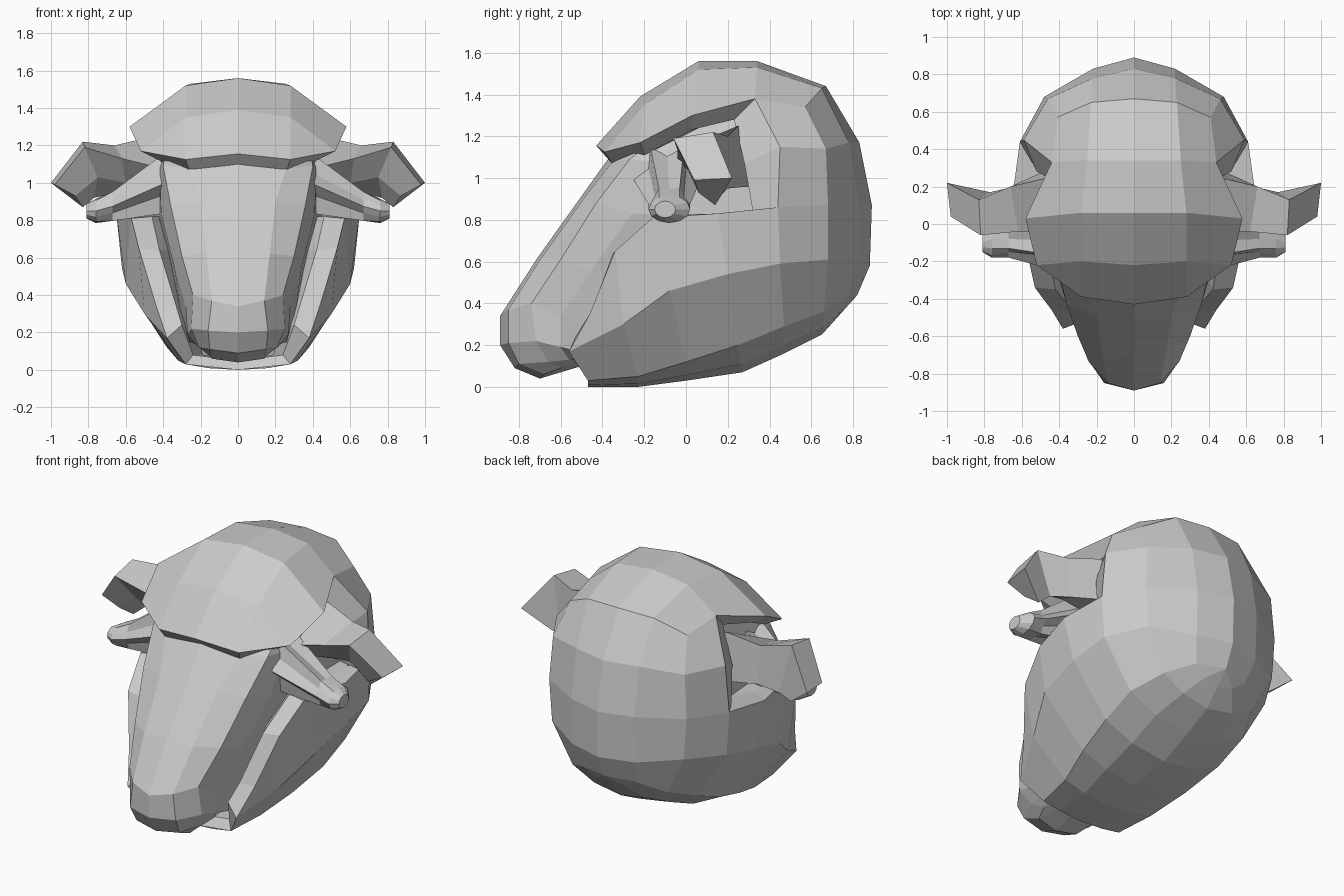
import bpy
import bmesh
import math
from mathutils import Vector

default_cube = bpy.data.objects.get("Cube")
if default_cube:
    bpy.data.objects.remove(default_cube, do_unlink=True)

# One plain material for the whole head
grey = bpy.data.materials.new("plain grey")
grey.use_nodes = True
grey_value = (.6, .6, .6, 1)
grey.diffuse_color = grey_value
grey.node_tree.nodes["Principled BSDF"].inputs["Base Color"].default_value = grey_value


def add_grid(bm, rows, closed=False):
    """Bridge consecutive rows of points with quads."""
    verts = [[bm.verts.new(point) for point in row] for row in rows]
    for row, following in zip(verts, verts[1:]):
        count = len(row)
        for i in range(count if closed else count - 1):
            j = (i + 1) % count
            bm.faces.new((row[i], row[j], following[j], following[i]))
    return verts


def finish(bm, name, mirrored=True):
    """Mirror the half, weld it, and make a flat shaded object."""
    if mirrored:
        source = bm.verts[:] + bm.edges[:] + bm.faces[:]
        copy = bmesh.ops.duplicate(bm, geom=source)["geom"]
        copied_verts = [item for item in copy if isinstance(item, bmesh.types.BMVert)]
        copied_faces = [item for item in copy if isinstance(item, bmesh.types.BMFace)]
        for vert in copied_verts:
            vert.co.x = -vert.co.x
        bmesh.ops.reverse_faces(bm, faces=copied_faces)
    bmesh.ops.remove_doubles(bm, verts=bm.verts[:], dist=.001)
    bmesh.ops.dissolve_degenerate(bm, dist=.001, edges=bm.edges[:])
    bmesh.ops.recalc_face_normals(bm, faces=bm.faces[:])
    mesh = bpy.data.meshes.new(name)
    bm.to_mesh(mesh)
    bm.free()
    mesh.materials.append(grey)
    part = bpy.data.objects.new(name, mesh)
    bpy.context.collection.objects.link(part)
    return part


def shifted(points, widen, back, up=0):
    """Copy an edge inward, to turn a rim into a wall."""
    return [(x * widen, y + back, z + up) for x, y, z in points]


# Rounded back of the head and the cheeks, rows run from the back to the front
crown = [(0, .67, 1.44), (.23, .65, 1.43), (.41, .57, 1.34), (.44, .33, 1.38)]
upper = [(0, .83, 1.17), (.22, .78, 1.17), (.46, .67, 1.14), (.59, .45, 1.15)]
middle = [(0, .89, .87), (.22, .83, .87), (.48, .68, .87), (.61, .44, .86),
          (.65, .15, .83), (.57, -.16, .81), (.53, -.34, .65), (.44, -.46, .35)]
cheek = [(0, .88, .58), (.22, .82, .58), (.46, .68, .61), (.6, .45, .59),
         (.62, .2, .54), (.6, -.08, .46), (.5, -.3, .3), (.38, -.56, .17)]
jaw = [(0, .82, .44), (.18, .77, .43), (.33, .66, .36), (.42, .47, .29),
       (.42, .25, .2), (.38, 0, .12), (.32, -.23, .05), (.28, -.47, .03)]
keel = [(0, .82, .44), (0, .74, .35), (0, .65, .25), (0, .47, .16),
        (0, .27, .07), (0, 0, .03), (0, -.23, 0), (0, -.47, 0)]
# A strip between jaw and keel keeps the underside round
belly = [(.55 * a[0], (a[1] + b[1]) / 2, .3 * a[2] + .7 * b[2])
         for a, b in zip(jaw, keel)]
# The rim follows the ear opening, then the front of the cheek
rim = [crown[3], upper[3]] + middle[3:] + [cheek[7], jaw[7], keel[7]]
rim_inside = [(.42, .23, 1.28), (.52, .28, 1.07), (.54, .32, .84), (.52, .05, .82),
              (.46, -.14, .82), (.42, -.35, .64), (.33, -.46, .34),
              (.3, -.53, .24), (.24, -.43, .08), (0, -.43, .05)]
bm = bmesh.new()
add_grid(bm, [crown, upper, middle[:4]])
add_grid(bm, [middle, cheek, jaw, belly, keel])
add_grid(bm, [rim, rim_inside, shifted(rim_inside, .78, .2)])
finish(bm, "head_back")

# Brow cap with a thick overhanging lip
brow_front = [(0, -.43, 1.155), (.28, -.39, 1.125), (.52, -.22, 1.17)]
cap_rows = [brow_front,
            [(0, -.22, 1.39), (.28, -.2, 1.35), (.52, -.22, 1.17)],
            [(0, .06, 1.56), (.28, .06, 1.52), (.58, .03, 1.3)],
            [(0, .34, 1.56), (.25, .34, 1.53), (.44, .33, 1.38)],
            crown[:3]]
cap_edge = brow_front + [cap_rows[2][2], crown[3]]
lip = [(0, -.37, 1.1), (.26, -.35, 1.065), (.4, -.2, 1.11), (.48, .02, 1.23), rim_inside[0]]
bm = bmesh.new()
add_grid(bm, cap_rows)
add_grid(bm, [cap_edge, lip, shifted(lip, .8, .08, .03)])
finish(bm, "brow_cap")

# Long face and muzzle, rows run from the middle to the side
face_rows = [
    [(0, -.1, 1.4), (.2, -.05, 1.36), (.36, .02, 1.3), (.37, .1, 1.3), (.38, .4, 1.3)],
    [(0, -.36, 1.11), (.26, -.35, 1.08), (.4, -.27, 1.09), (.42, -.16, 1.08), (.44, .4, 1.1)],
    [(0, -.51, .9), (.2, -.49, .9), (.36, -.43, .88), (.41, -.26, .83), (.46, .4, .8)],
    [(0, -.71, .62), (.17, -.69, .62), (.3, -.6, .61), (.34, -.46, .55), (.36, -.1, .5)],
    [(0, -.89, .34), (.14, -.85, .37), (.24, -.74, .4), (.28, -.6, .34), (.3, -.4, .25)],
    [(0, -.89, .2), (.16, -.85, .21), (.25, -.72, .22), (.27, -.6, .19), (.26, -.46, .15)],
    [(0, -.82, .09), (.15, -.8, .11), (.21, -.66, .12), (.22, -.56, .13), (.2, -.42, .13)],
    [(0, -.7, .04), (.14, -.68, .06), (.17, -.6, .09), (.18, -.53, .12), (.15, -.4, .13)],
    [(0, -.4, .13)] * 5]
bm = bmesh.new()
add_grid(bm, face_rows)
finish(bm, "face")

# Folded ears: top edge, front edge, inner fold, lower edge at each station
ear_rings = [
    [(.45, .25, 1.25), (.42, -.04, 1.08), (.44, .1, .96), (.44, .3, .96)],
    [(.66, .2, 1.2), (.62, -.04, 1.13), (.6, .08, 1), (.64, .2, .95)],
    [(.83, .13, 1.22), (.82, -.06, 1.19), (.75, .05, 1.03), (.77, .17, .92)],
    [(1, .22, 1), (.98, .04, .99), (.87, .06, .93), (.83, .14, .87)]]
for side, sign in (("left", 1), ("right", -1)):
    bm = bmesh.new()
    rings = [[(sign * x, y, z) for x, y, z in ring] for ring in ear_rings]
    verts = add_grid(bm, rings, closed=True)
    bm.faces.new(verts[-1])
    finish(bm, side + "_ear", mirrored=False)

# Pleated eyes: a wide star shaped base narrowing to a blunt bulb
# each ring is centre, depth, height and pleat strength
eye_rings = [((.41, -.09, .99), .16, .18, .35),
             ((.67, -.08, .875), .1, .09, .2),
             ((.76, -.08, .85), .1, .065, 0),
             ((.81, -.1, .85), .05, .04, 0)]
SIDES = 12
for side, sign in (("left", 1), ("right", -1)):
    bm = bmesh.new()
    rings = []
    for centre, depth, height, pleat in eye_rings:
        ring = []
        for i in range(SIDES):
            angle = math.tau * i / SIDES
            reach = 1 - pleat * (i % 2)
            offset = Vector((0, depth * math.cos(angle), height * math.sin(angle)))
            point = Vector(centre) + offset * reach
            ring.append((sign * point.x, point.y, point.z))
        rings.append(ring)
    verts = add_grid(bm, rings, closed=True)
    bm.faces.new(verts[-1])
    finish(bm, side + "_eye", mirrored=False)
